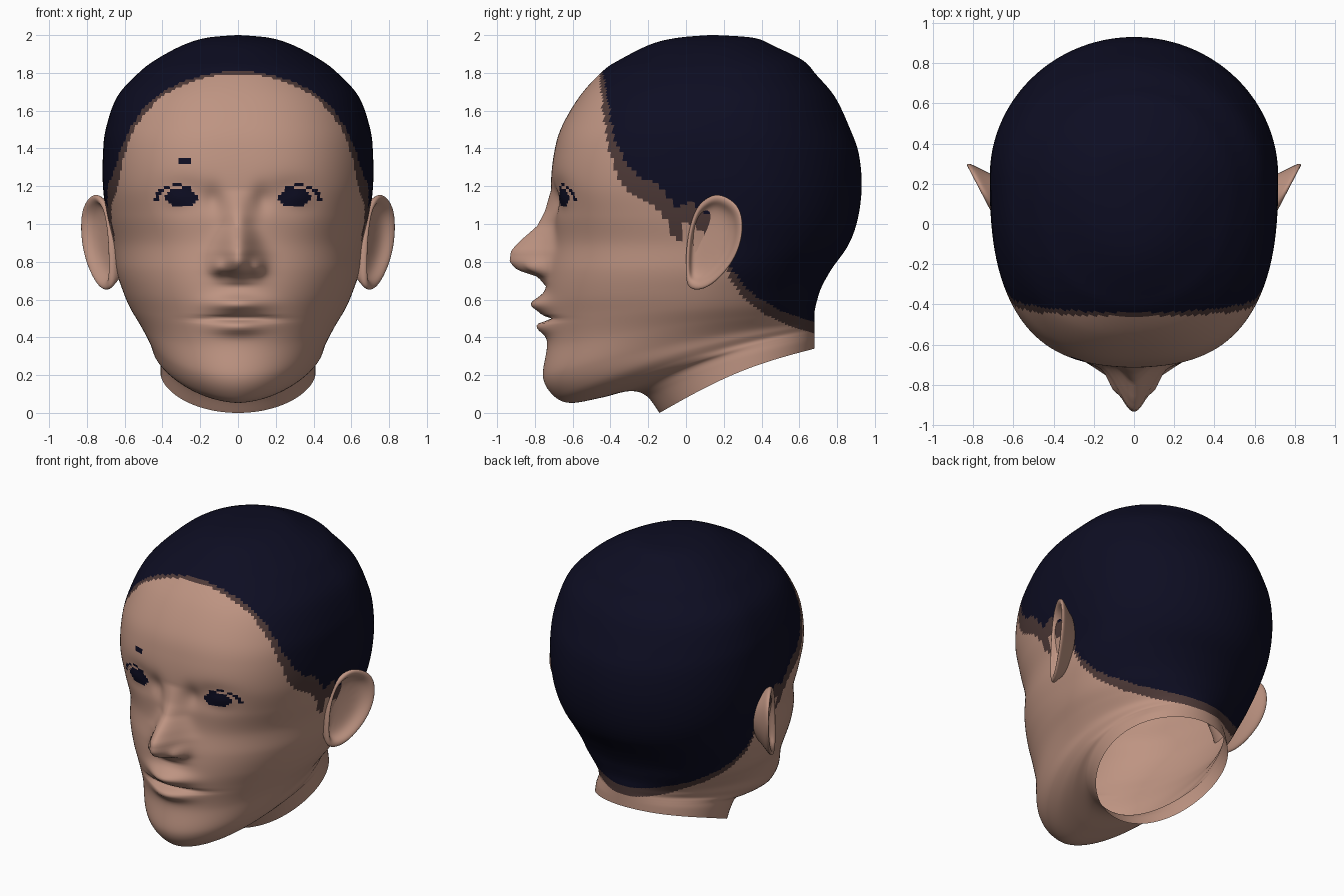
import bpy, bmesh, math

def material(name, rgb):
    m = bpy.data.materials.new(name)
    m.diffuse_color = (*rgb, 1)
    return m

SKIN = material("skin", (0.515, 0.296, 0.223))
HAIR = material("dark_hair", (0.004, 0.004, 0.016))
EDGE = material("hairline_brown", (0.076, 0.042, 0.039))

def lerp_table(table, v):
    """Piecewise linear lookup in (key, value) pairs with rising keys."""
    if v <= table[0][0]:
        return table[0][1]
    for (a, p), (b, q) in zip(table, table[1:]):
        if v <= b:
            return p + (q - p) * (v - a) / (b - a)
    return table[-1][1]

def catmull(a, b, c, d, t):
    return tuple(0.5 * (2*q + (r - p)*t + (2*p - 5*q + 4*r - s)*t*t + (3*q - p - 3*r + s)*t**3)
                 for p, q, r, s in zip(a, b, c, d))

def bump(x, z, cx, cz, rx, rz):
    return math.exp(-((x - cx) / rx) ** 2 - ((z - cz) / rz) ** 2)

def make_object(name, bm, mats):
    bmesh.ops.recalc_face_normals(bm, faces=bm.faces)
    for f in bm.faces:
        f.smooth = True
    me = bpy.data.meshes.new(name)
    bm.to_mesh(me)
    bm.free()
    for m in mats:
        me.materials.append(m)
    ob = bpy.data.objects.new(name, me)
    bpy.context.collection.objects.link(ob)
    return ob

def bridge(bm, rings):
    n = len(rings[0])
    for a, b in zip(rings, rings[1:]):
        for k in range(n):
            bm.faces.new((a[k], a[(k + 1) % n], b[(k + 1) % n], b[k]))

# Tilted head sections: front y, z / back y, z / half width / front squareness
SECTIONS = [
    (0.12, 2.00, 0.16, 2.00, 0.01, 2.0),
    (-0.05, 1.985, 0.36, 1.985, 0.17, 2.0),
    (-0.19, 1.95, 0.47, 1.94, 0.30, 2.0),
    (-0.35, 1.87, 0.62, 1.865, 0.44, 2.1),
    (-0.44, 1.81, 0.69, 1.79, 0.53, 2.2),
    (-0.56, 1.68, 0.79, 1.67, 0.64, 2.4),
    (-0.66, 1.51, 0.87, 1.50, 0.70, 2.5),
    (-0.70, 1.365, 0.915, 1.37, 0.715, 2.6),
    (-0.715, 1.20, 0.93, 1.20, 0.715, 2.6),
    (-0.70, 1.05, 0.91, 1.03, 0.695, 2.5),
    (-0.70, 0.90, 0.86, 0.89, 0.665, 2.3),
    (-0.73, 0.75, 0.77, 0.76, 0.645, 2.2),
    (-0.745, 0.62, 0.715, 0.66, 0.61, 2.1),
    (-0.745, 0.50, 0.69, 0.58, 0.57, 2.0),
    (-0.735, 0.36, 0.68, 0.53, 0.52, 2.0),
    (-0.757, 0.19, 0.68, 0.49, 0.47, 2.0),
    (-0.70, 0.09, 0.68, 0.465, 0.45, 1.9),
    (-0.61, 0.053, 0.68, 0.445, 0.43, 1.75),
    (-0.45, 0.08, 0.68, 0.425, 0.42, 1.8),
    (-0.30, 0.115, 0.68, 0.405, 0.41, 1.9),
    (-0.21, 0.09, 0.68, 0.38, 0.41, 2.0),
    (-0.14, 0.00, 0.68, 0.34, 0.41, 2.0),
]
NOSE = [(0.67, 0), (0.72, 0.05), (0.757, 0.165), (0.80, 0.215), (0.86, 0.22),
        (0.915, 0.175), (0.99, 0.09), (1.07, 0.045), (1.18, 0.0)]

def relief(x, z):
    """How far the face stands forward of the plain section."""
    a = abs(x)
    w = 0.07 if z > 1.0 else 0.07 + 0.03 * min(1, (1.0 - z) / 0.15)
    d = lerp_table(NOSE, z) * math.exp(-(a / w) ** 2)
    d += 0.045 * bump(a, z, 0.105, 0.77, 0.035, 0.04)     # nostril wings
    d -= 0.035 * bump(a, z, 0.28, 1.15, 0.14, 0.08)       # eye sockets
    d -= 0.025 * bump(a, z, 0.13, 1.13, 0.05, 0.07)
    d += 0.025 * bump(a, z, 0.31, 1.14, 0.08, 0.05)       # eyeballs
    d += 0.075 * bump(x, z, 0, 0.575, 0.14, 0.045)        # upper lip
    d += 0.05 * bump(x, z, 0, 0.455, 0.13, 0.04)          # lower lip
    d -= 0.055 * bump(x, z, 0, 0.497, 0.17, 0.013)        # mouth slit
    return d

# Head shell: smooth loft through the sections, open at the neck
STEPS, HALF = 10, 96
rows = []
for i in range(len(SECTIONS) - 1):
    p = [SECTIONS[min(max(i + j, 0), len(SECTIONS) - 1)] for j in (-1, 0, 1, 2)]
    rows += [catmull(*p, s / STEPS) for s in range(STEPS)]
rows.append(SECTIONS[-1])

bm = bmesh.new()
rings = []
for r, (fy, fz, by, bz, w, nf) in enumerate(rows):
    sm = 0.58 - 0.08 * max(0, r / len(rows) - 0.5) * 2
    ring = []
    for k in range(2 * HALF):
        u, side = (k / HALF, 1) if k <= HALF else (2 - k / HALF, -1)
        th = math.pi * u ** 1.4
        n = nf if th < math.pi / 2 else 2.0
        c = abs(math.cos(th)) ** (2 / n)
        s = sm - sm * c if th < math.pi / 2 else sm + (1 - sm) * c
        x = side * w * max(0, math.sin(th)) ** (2 / n)
        y = fy + (by - fy) * s
        z = fz + (bz - fz) * (s + 0.12 * math.sin(math.pi * s))
        if y < -0.2:
            y -= relief(x, z)
        ring.append(bm.verts.new((x, y, z)))
    rings.append(ring)
bridge(bm, rings)
bm.faces.new(rings[0])

# Hair and brown border: lowest z of each colour along y
HAIRLINE = [(-0.44, 1.80), (-0.42, 1.68), (-0.38, 1.45), (-0.30, 1.30), (-0.24, 1.24),
            (-0.15, 1.22), (-0.08, 1.13), (-0.04, 1.08), (0.03, 1.12), (0.18, 1.0),
            (0.22, 0.80), (0.27, 0.72), (0.35, 0.63), (0.50, 0.54), (0.68, 0.48)]
BORDER = [(-0.46, 1.80), (-0.44, 1.60), (-0.41, 1.40), (-0.36, 1.25), (-0.32, 1.18),
          (-0.25, 1.14), (-0.17, 1.10), (-0.12, 1.05), (-0.07, 0.94), (-0.04, 0.90),
          (0.0, 1.02), (0.17, 0.9), (0.23, 0.72), (0.30, 0.61), (0.42, 0.52),
          (0.55, 0.46), (0.68, 0.42)]

def is_eye(x, z):
    a = abs(x)
    iris = ((a - 0.30) / 0.085) ** 2 + ((z - 1.14) / 0.05) ** 2 < 1
    lash = ((a - 0.325) / 0.115) ** 2 + ((z - 1.13) / 0.08) ** 2
    brow = abs(x + 0.28) < 0.035 and abs(z - 1.33) < 0.012
    return iris or (0.68 < lash < 1 and z > 1.13 and a > 0.24) or brow

for f in bm.faces:
    x, y, z = f.calc_center_median()
    if y > -0.44 and z > lerp_table(HAIRLINE, y):
        f.material_index = 1
    elif y > -0.46 and z > lerp_table(BORDER, y):
        f.material_index = 2
    elif y < -0.4 and is_eye(x, z):
        f.material_index = 1
make_object("head", bm, [SKIN, HAIR, EDGE])

# Ears: nested loops of one outline on a plane that flares out to the back
OUTLINE = [(0.0, 0.70), (0.02, 0.66), (0.075, 0.65), (0.155, 0.69), (0.25, 0.80),
           (0.295, 0.915), (0.30, 1.02), (0.275, 1.10), (0.20, 1.15), (0.14, 1.155),
           (0.075, 1.11), (0.04, 1.05), (0.01, 0.94), (0.0, 0.82)]
LOOPS = [(0.5, -0.16), (0.75, -0.08), (0.93, -0.035), (1.03, -0.01), (1.0, 0.012),
         (0.86, 0.008), (0.76, -0.035), (0.45, -0.05)]
bm = bmesh.new()
rings = []
for scale, off in LOOPS:
    pts = [(0.12 + (y - 0.12) * scale, 0.91 + (z - 0.91) * scale) for y, z in OUTLINE]
    rings.append([bm.verts.new((0.67 + 0.52 * y + off, y, z)) for y, z in pts])
bridge(bm, rings)
bm.faces.new(rings[-1])
ears = make_object("ears", bm, [SKIN])
ears.modifiers.new("mirror", 'MIRROR')
sub = ears.modifiers.new("smooth", 'SUBSURF')
sub.levels = sub.render_levels = 2
